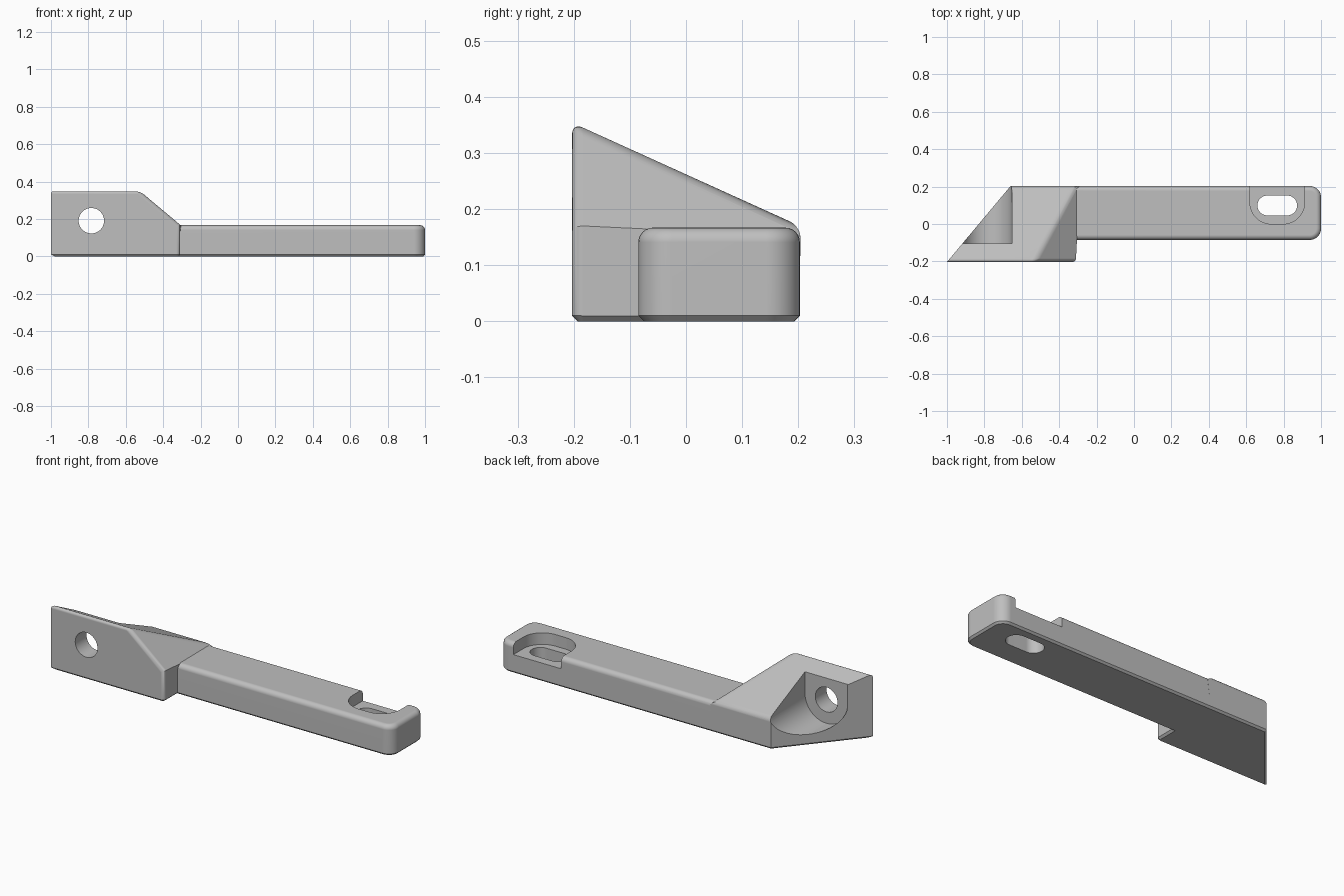
import bpy
import bmesh
from mathutils import Matrix, Vector

cube = bpy.data.objects.get("Cube")
if cube:
    bpy.data.objects.remove(cube, do_unlink=True)

grey = bpy.data.materials.new("light_grey")
grey.use_nodes = True
colour = (0.52, 0.52, 0.52, 1)
grey.diffuse_color = colour
grey.node_tree.nodes["Principled BSDF"].inputs["Base Color"].default_value = colour


def round_edges(bm, rule, radius, segments=6):
    """Bevel every edge whose two end points satisfy the rule."""
    edges = [e for e in bm.edges if rule(e.verts[0].co, e.verts[1].co)]
    bmesh.ops.bevel(bm, geom=edges, offset=radius, segments=segments,
                    profile=0.5, affect='EDGES', clamp_overlap=False)


def finish(bm, name):
    bmesh.ops.recalc_face_normals(bm, faces=bm.faces)
    mesh = bpy.data.meshes.new(name)
    bm.to_mesh(mesh)
    bm.free()
    mesh.materials.append(grey)
    obj = bpy.data.objects.new(name, mesh)
    bpy.context.collection.objects.link(obj)
    return obj


def box(lo, hi):
    lo, hi = Vector(lo), Vector(hi)
    bm = bmesh.new()
    bmesh.ops.create_cube(bm, size=1)
    size = hi - lo
    for v in bm.verts:
        v.co = Vector(a * s for a, s in zip(v.co, size)) + (lo + hi) / 2
    return bm


def both(test):
    return lambda a, b: test(a) and test(b)


def upright(a, b):
    return (a - b).xy.length < 1e-4


# Wedge-shaped mounting block
FRONT, BACK, STEP, HIGH, LOW = -0.203, 0.203, -0.31, 0.354, 0.17
points = [(-1, FRONT, 0), (STEP, FRONT, 0), (STEP, BACK, 0), (-0.66, BACK, 0),
          (-1, FRONT, HIGH), (-0.53, FRONT, HIGH), (STEP, FRONT, LOW),
          (STEP, BACK, LOW), (-0.66, BACK, LOW)]
bm = bmesh.new()
for p in points:
    bm.verts.new(p)
bmesh.ops.convex_hull(bm, input=bm.verts[:])
bmesh.ops.dissolve_limit(bm, angle_limit=0.01, verts=bm.verts[:], edges=bm.edges[:])


def block_edge(a, b):
    if upright(a, b):
        return a.x > -0.4 and a.y < 0
    if min(a.z, b.z) < 0.1:
        return False
    right_rim = min(a.x, b.x) > -0.32
    slanted_rim = min(a.x, b.x) < -0.9 and max(a.y, b.y) > 0
    return not (right_rim or slanted_rim)


round_edges(bm, block_edge, 0.02)
round_edges(bm, both(lambda p: p.z < 1e-4), 0.01, 1)
body = finish(bm, "bracket_body")

# Long arm with rounded end
bm = box((-0.33, -0.085, 0), (1, BACK, 0.167))
round_edges(bm, lambda a, b: upright(a, b) and a.x > 0, 0.06, 8)
on_rim = lambda a, b: max(a.x, b.x) > -0.3
round_edges(bm, lambda a, b: min(a.z, b.z) > 0.16 and on_rim(a, b), 0.026)
round_edges(bm, lambda a, b: max(a.z, b.z) < 1e-4 and on_rim(a, b), 0.01, 1)
arm = finish(bm, "arm")

# Recess with slotted hole at the arm end
bm = box((0.62, 0, 0.103), (0.912, 0.4, 0.4))
round_edges(bm, lambda a, b: upright(a, b) and a.y < 0.1, 0.115, 12)
recess = finish(bm, "recess_cutter")

bm = box((0.66, 0.046, -0.1), (0.872, 0.152, 0.3))
round_edges(bm, upright, 0.0525, 10)
slot = finish(bm, "slot_cutter")

# Screw pocket and through hole in the block
bm = box((-0.915, -0.105, 0.06), (-0.653, 0.5, 0.6))
round_edges(bm, lambda a, b: max(a.z, b.z) < 0.1 and abs(a.x - b.x) < 1e-4,
            0.1305, 16)
pocket = finish(bm, "pocket_cutter")

bm = bmesh.new()
bmesh.ops.create_cone(bm, cap_ends=True, segments=48, radius1=0.068, radius2=0.068,
                      depth=0.6, matrix=Matrix.Translation((-0.784, -0.2, 0.191))
                      @ Matrix.Rotation(1.5707963, 4, 'X'))
hole = finish(bm, "screw_hole_cutter")

# Join the arm and carve the openings
bpy.ops.object.select_all(action='DESELECT')
bpy.context.view_layer.objects.active = body
body.select_set(True)
for other, operation in ((arm, 'UNION'), (recess, 'DIFFERENCE'), (slot, 'DIFFERENCE'),
                         (pocket, 'DIFFERENCE'), (hole, 'DIFFERENCE')):
    mod = body.modifiers.new(other.name, 'BOOLEAN')
    mod.object = other
    mod.operation = operation
    mod.solver = 'EXACT'
    bpy.ops.object.modifier_apply(modifier=mod.name)
    bpy.data.objects.remove(other, do_unlink=True)

bpy.ops.object.shade_smooth_by_angle(angle=0.55)
normals = body.modifiers.new("even_shading", 'WEIGHTED_NORMAL')
normals.keep_sharp = True
